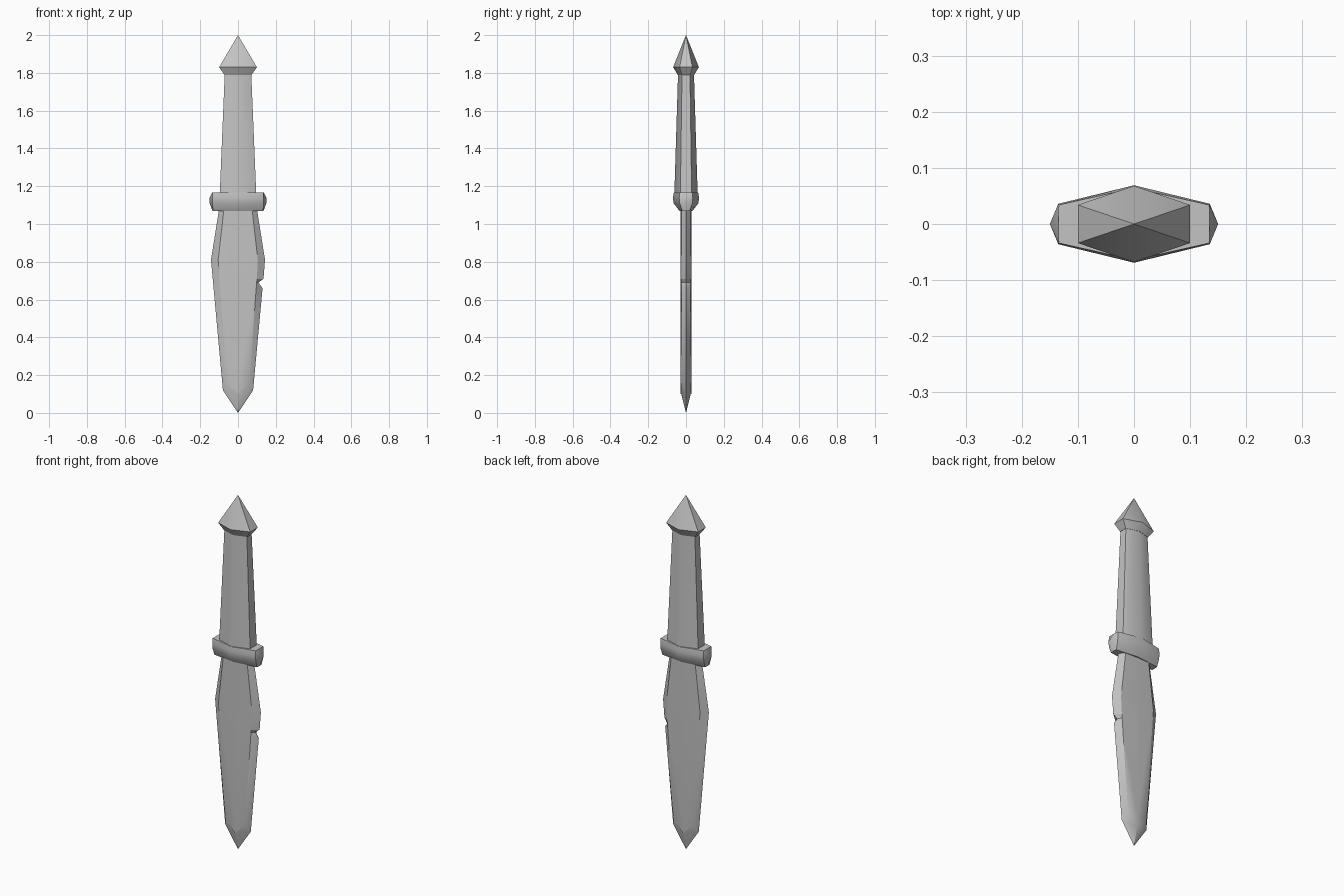
import bpy, bmesh, math

cube = bpy.data.objects.get("Cube")
if cube:
    bpy.data.objects.remove(cube, do_unlink=True)

steel = bpy.data.materials.new("plain grey")
steel.use_nodes = True
grey = (0.55, 0.55, 0.55, 1)
steel.diffuse_color = grey
steel.node_tree.nodes["Principled BSDF"].inputs["Base Color"].default_value = grey


def finish(name, bm, angle):
    bmesh.ops.remove_doubles(bm, verts=bm.verts, dist=0.0005)
    bmesh.ops.recalc_face_normals(bm, faces=bm.faces)
    mesh = bpy.data.meshes.new(name)
    bm.to_mesh(mesh)
    bm.free()
    mesh.materials.append(steel)
    ob = bpy.data.objects.new(name, mesh)
    bpy.context.collection.objects.link(ob)
    bpy.ops.object.select_all(action='DESELECT')
    ob.select_set(True)
    bpy.context.view_layer.objects.active = ob
    bpy.ops.object.shade_smooth_by_angle(angle=math.radians(angle))


def loft(name, levels, angle, tip=None):
    """Stack rings of (z, end x, corner x, corner y, centre y)."""
    bm = bmesh.new()
    rings = []
    for z, ex, cx, cy, my in levels:
        pts = [(cx, -cy), (ex, 0), (cx, cy), (0, my),
               (-cx, cy), (-ex, 0), (-cx, -cy), (0, -my)]
        rings.append([bm.verts.new((x, y, z)) for x, y in pts])
    for a, b in zip(rings, rings[1:]):
        for i in range(8):
            j = (i + 1) % 8
            bm.faces.new((a[i], a[j], b[j], b[i]))
    bm.faces.new(rings[0])
    if tip is None:
        bm.faces.new(rings[-1])
    else:
        top = bm.verts.new((0, 0, tip))
        for i in range(8):
            bm.faces.new((rings[-1][i], rings[-1][(i + 1) % 8], top))
    finish(name, bm, angle)


# Handle parts
loft("grip", [(1.15, .097, .097, .03, .062), (1.80, .07, .07, .021, .042)], 40)
loft("pommel", [(1.79, .072, .072, .022, .044),
                (1.83, .1, .1, .034, .068)], 40, tip=2.0)
loft("guard", [(1.07, .135, .133, .02, .035), (1.11, .15, .135, .034, .066),
               (1.14, .15, .135, .036, .069), (1.168, .135, .134, .034, .064)], 40)

# Blade: (edge z, edge x, bevel z, bevel x) down each side
plain = [(1.10, .097, 1.10, .072), (.81, .143, .81, .105),
         (.12, .08, .16, .06), (0, 0, .10, 0)]
notch = [(.71, .135, .71, .1), (.69, .108, .69, .099), (.66, .13, .67, .097)]
notched = plain[:2] + notch + plain[2:]

bm = bmesh.new()
for side, stations in ((-1, plain), (1, notched)):
    for face in (-1, 1):
        rows = []
        for ez, ex, bz, bx in stations:
            rows.append([bm.verts.new(p) for p in (
                (side * ex, 0, ez),
                (side * bx, face * .025, bz),
                (0, face * .028, bz))])
        for a, b in zip(rows, rows[1:]):
            for i in range(2):
                bm.faces.new((a[i], a[i + 1], b[i + 1], b[i]))
bmesh.ops.dissolve_degenerate(bm, dist=0.0005, edges=bm.edges)
finish("blade", bm, 25)
